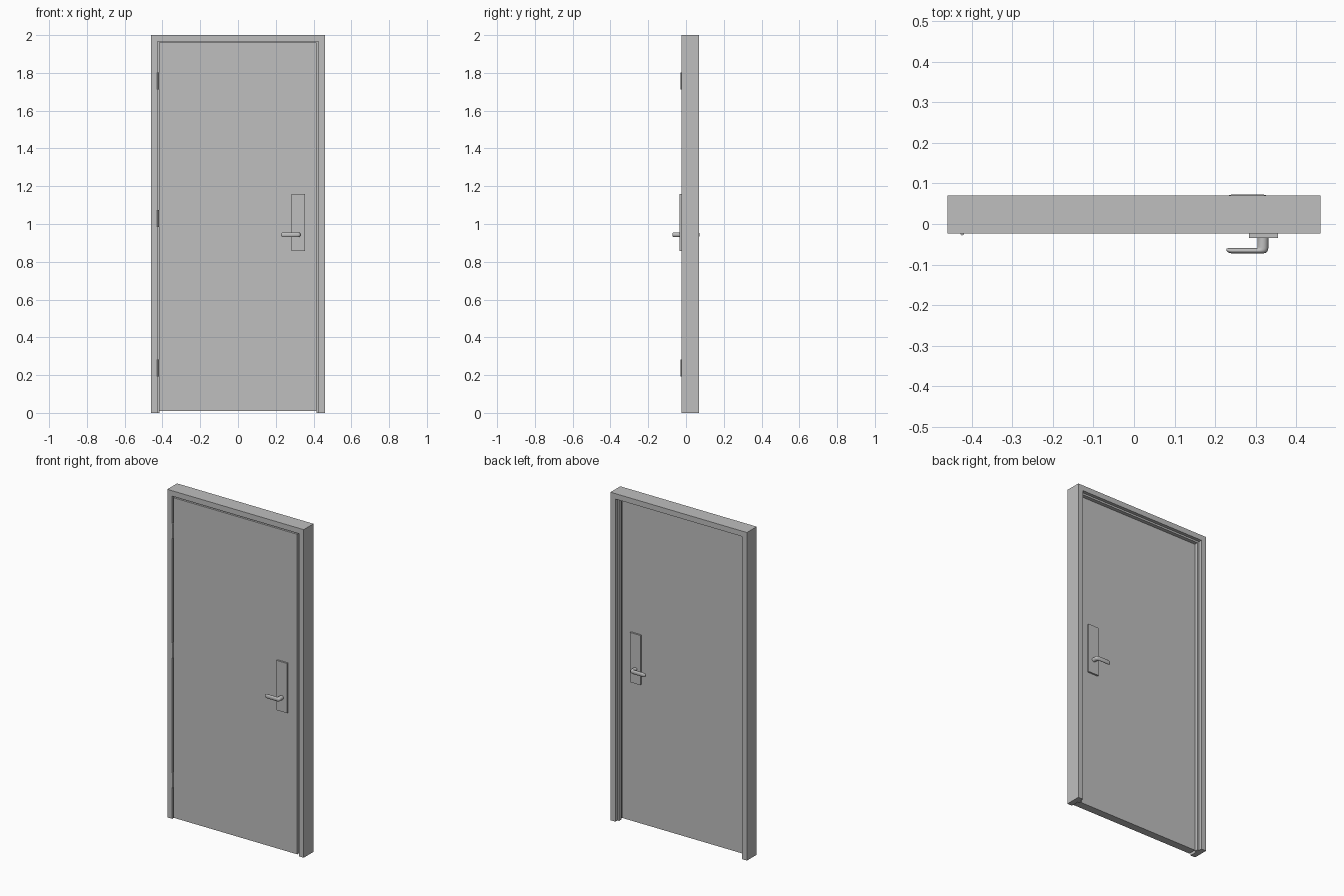
import bpy, bmesh, math
from mathutils import Vector

if "Cube" in bpy.data.objects:
    bpy.data.objects.remove(bpy.data.objects["Cube"])

steel = bpy.data.materials.new("grey_steel")
steel.diffuse_color = (0.52, 0.52, 0.52, 1)
steel.use_nodes = True
steel.node_tree.nodes["Principled BSDF"].inputs["Base Color"].default_value = steel.diffuse_color


def finish(bm, name, smooth=False):
    bmesh.ops.recalc_face_normals(bm, faces=bm.faces)
    me = bpy.data.meshes.new(name)
    bm.to_mesh(me)
    bm.free()
    me.materials.append(steel)
    ob = bpy.data.objects.new(name, me)
    bpy.context.collection.objects.link(ob)
    if smooth:
        bpy.ops.object.select_all(action='DESELECT')
        ob.select_set(True)
        bpy.context.view_layer.objects.active = ob
        bpy.ops.object.shade_smooth_by_angle(angle=math.radians(40))
    return ob


def loft(bm, rings):
    # Skin a run of equal point rings and cap both ends
    loops = [[bm.verts.new(p) for p in r] for r in rings]
    n = len(loops[0])
    for a, b in zip(loops, loops[1:]):
        for i in range(n):
            j = (i + 1) % n
            bm.faces.new((a[i], a[j], b[j], b[i]))
    bm.faces.new(loops[0])
    bm.faces.new(loops[-1])


def box(name, lo, hi):
    bm = bmesh.new()
    loft(bm, [[(lo[0], lo[1], z), (hi[0], lo[1], z),
               (hi[0], hi[1], z), (lo[0], hi[1], z)] for z in (lo[2], hi[2])])
    return finish(bm, name)


W, H = 0.46, 2.0
FRONT, BACK = -0.024, 0.070
FACE = 0.024            # half thickness of the door leaf

# Frame: a double-rabbet profile with a stop, mitred round the opening
profile = [(0, FRONT), (0.033, FRONT), (0.033, 0.027), (0.044, 0.027),
           (0.044, 0.050), (0.033, 0.050), (0.033, BACK), (0, BACK)]
bm = bmesh.new()
loft(bm, [[(sx * (W - d), y, H - d if top else 0) for d, y in profile]
          for sx, top in ((-1, 0), (-1, 1), (1, 1), (1, 0))])
finish(bm, "door_frame")

# Door leaf
box("door_leaf", (-0.419, -FACE, 0.009), (0.416, FACE, 1.96))

# Hinge knuckles in the gap on the left
for i, z in enumerate((0.237, 1.028, 1.757)):
    bm = bmesh.new()
    loft(bm, [[(-0.4235 + 0.0045 * math.cos(a), -0.0235 + 0.0045 * math.sin(a), z + dz)
               for a in (k * math.tau / 16 for k in range(16))]
              for dz in (-0.045, 0.045)])
    finish(bm, f"hinge_{i + 1}", True)

# Lever stations: inner edge, outer edge (x, y), half height
stations = [((0.305, -0.030), (0.331, -0.030), 0.013),
            ((0.305, -0.057), (0.331, -0.060), 0.013),
            ((0.304, -0.0588), (0.3295, -0.0665), 0.013),
            ((0.302, -0.0595), (0.326, -0.0705), 0.013),
            ((0.299, -0.0595), (0.319, -0.0725), 0.013),
            ((0.240, -0.0595), (0.241, -0.0725), 0.013),
            ((0.233, -0.0597), (0.235, -0.0715), 0.012),
            ((0.229, -0.0605), (0.230, -0.0685), 0.009),
            ((0.2275, -0.0620), (0.2280, -0.0660), 0.005)]

# Handle sets: plate and lever on each side of the leaf
for side, s in (("front", 1), ("back", -1)):
    ys = sorted((-0.022 * s, -0.0345 * s))
    box(side + "_plate", (0.283, ys[0], 0.857), (0.355, ys[1], 1.16))
    rings = []
    for inner, outer, h in stations:
        a, b = Vector(inner), Vector(outer)
        mid, half = (a + b) / 2, (b - a) / 2
        ring = []
        for k in range(20):
            t = k * math.tau / 20
            p = mid + half * math.cos(t)
            ring.append((p.x, p.y * s, 0.943 + h * math.sin(t)))
        rings.append(ring)
    bm = bmesh.new()
    loft(bm, rings)
    finish(bm, side + "_lever", True)
